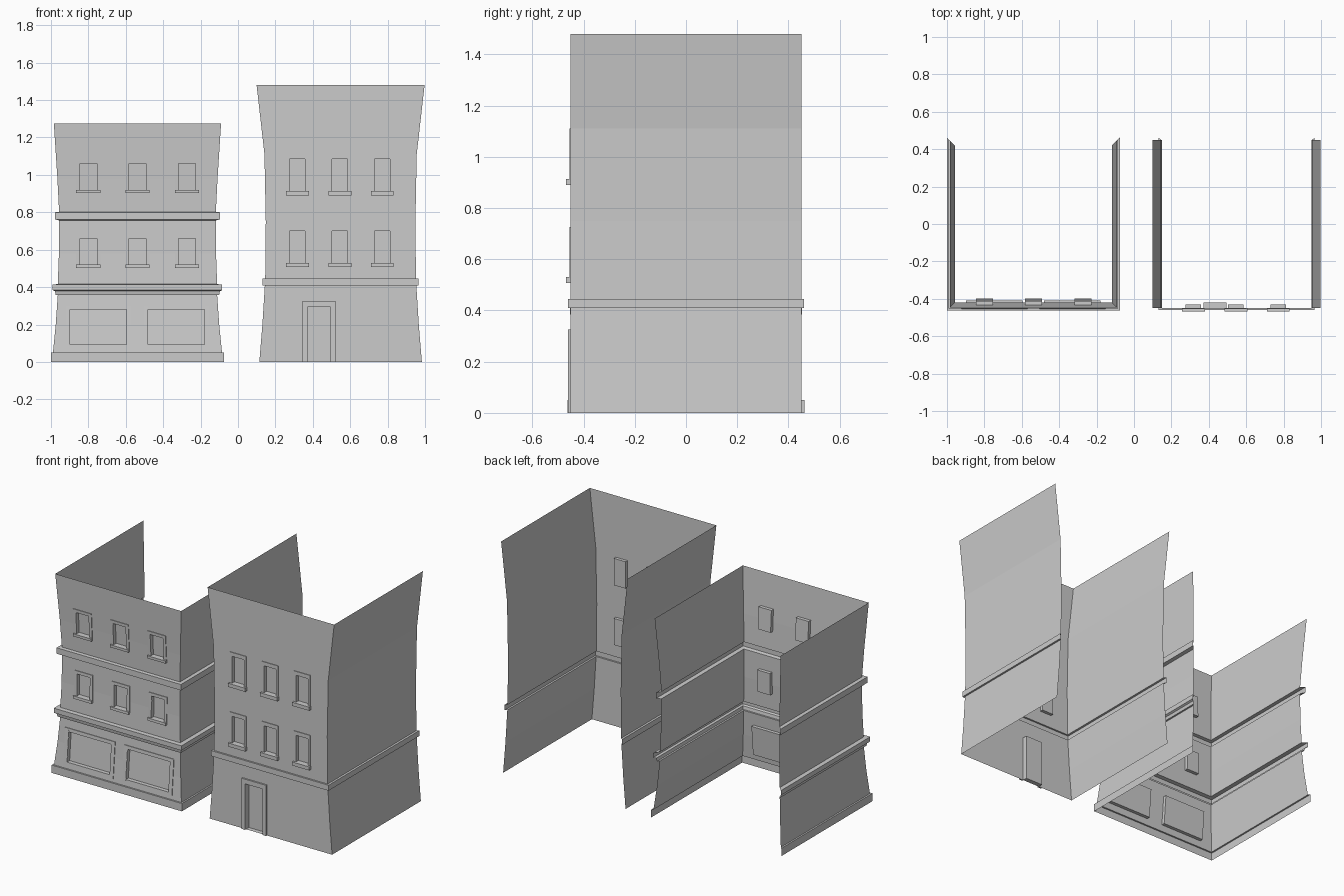
import bpy, bmesh

if "Cube" in bpy.data.objects:
    bpy.data.objects.remove(bpy.data.objects["Cube"])


def half(profile, z):
    """Half width and half depth of the wall at height z."""
    for (z0, x0, y0), (z1, x1, y1) in zip(profile, profile[1:]):
        if z0 <= z <= z1 and z1 > z0:
            t = (z - z0) / (z1 - z0)
            return x0 + (x1 - x0) * t, y0 + (y1 - y0) * t
    return profile[-1][1:]


def finish(bm, name):
    bmesh.ops.remove_doubles(bm, verts=bm.verts, dist=1e-5)
    mesh = bpy.data.meshes.new(name)
    bm.to_mesh(mesh)
    bm.free()
    obj = bpy.data.objects.new(name, mesh)
    bpy.context.collection.objects.link(obj)


def quad(bm, *pts):
    bm.faces.new([bm.verts.new(p) for p in pts])


def shell(name, cx, profile, openings):
    """Open-backed wall shell with recessed openings (x0, x1, z0, z1, depth)."""
    bm = bmesh.new()
    levels = list(profile)
    for z in sorted({z for o in openings for z in o[2:4]}):
        if all(abs(z - p[0]) > 1e-4 for p in levels):
            levels.append((z, *half(profile, z)))
    levels.sort(key=lambda p: p[0])
    xs = sorted({round(x, 4) for o in openings for x in o[:2]})
    for (z0, a0, b0), (z1, a1, b1) in zip(levels, levels[1:]):
        # side walls
        quad(bm, (cx - a0, b0, z0), (cx - a0, -b0, z0), (cx - a1, -b1, z1), (cx - a1, b1, z1))
        quad(bm, (cx + a0, -b0, z0), (cx + a0, b0, z0), (cx + a1, b1, z1), (cx + a1, -b1, z1))
        # front wall, leaving out the openings
        lo, hi = [cx - a0] + xs + [cx + a0], [cx - a1] + xs + [cx + a1]
        zm = (z0 + z1) / 2
        for i in range(len(lo) - 1):
            xm = (lo[i] + lo[i + 1]) / 2
            if any(o[0] < xm < o[1] and o[2] < zm < o[3] for o in openings):
                continue
            quad(bm, (lo[i], -b0, z0), (lo[i + 1], -b0, z0), (hi[i + 1], -b1, z1), (hi[i], -b1, z1))
    # recess sides and panes
    for x0, x1, z0, z1, d in openings:
        f = [(x, -half(profile, z)[1], z) for x, z in ((x0, z0), (x1, z0), (x1, z1), (x0, z1))]
        b = [(x, y + d, z) for x, y, z in f]
        quad(bm, *b)
        for i in range(4):
            j = (i + 1) % 4
            quad(bm, f[i], f[j], b[j], b[i])
    finish(bm, name)


def blocks(name, profile, parts):
    """Trim blocks (x0, x1, z0, z1, out) lying on the leaning front wall."""
    bm = bmesh.new()
    for x0, x1, z0, z1, out in parts:
        f = [(x, -half(profile, z)[1] - out, z) for x, z in ((x0, z0), (x1, z0), (x1, z1), (x0, z1))]
        b = [(x, y + out, z) for x, y, z in f]
        quad(bm, *f)
        for i in range(4):
            j = (i + 1) % 4
            quad(bm, f[j], f[i], b[i], b[j])
    finish(bm, name)


def surround(o, w, top, out, bottom=0):
    """Jambs, head and optional bottom rail round an opening."""
    x0, x1, z0, z1, _ = o
    parts = [(x0 - w, x0, z0 - bottom, z1 + top, out), (x1, x1 + w, z0 - bottom, z1 + top, out),
             (x0, x1, z1, z1 + top, out)]
    if bottom:
        parts.append((x0, x1, z0 - bottom, z0, out))
    return parts


def windows(centres, rows, w, d):
    return [(c - w / 2, c + w / 2, z0, z1, d) for z0, z1 in rows for c in centres]


def sills(wins, extra, h, out):
    return [(o[0] - extra, o[1] + extra, o[2] - h, o[2], out) for o in wins]


# left building: plinth, stepped cornice and upper band in one profile
left = [(z, h, h) for z, h in (
    (0, .4625), (.05, .4625), (.05, .452), (.2, .437), (.358, .426), (.358, .437), (.378, .441),
    (.384, .453), (.414, .453), (.416, .426), (.58, .420), (.757, .419), (.762, .4415),
    (.80, .4415), (.802, .419), (.98, .428), (1.275, .447))]
left_wins = windows((-.80, -.5375, -.273), ((.52, .66), (.92, 1.06)), .09, .022)
shop_wins = windows((-.746, -.329), ((.092, .28),), .302, .022)
shell("left_building_walls", -.5375, left, left_wins + shop_wins)
blocks("left_window_sills", left, sills(left_wins, .02, .017, .014))
blocks("left_window_frames", left, [p for o in left_wins for p in surround(o, .02, .02, .004)])
blocks("shop_window_frames", left, [p for o in shop_wins for p in surround(o, .026, .022, .004, .022)])

# right building: sides flare only sideways, front is upright
right = [(0, .4345, .45), (.2, .418, .45), (.41, .405, .45), (.41, .417, .461), (.445, .417, .461),
         (.445, .403, .45), (.75, .40, .45), (1.11, .407, .45), (1.48, .449, .45)]
right_wins = windows((.318, .545, .772), ((.53, .70), (.913, 1.085)), .083, .02)
door = (.372, .495, 0, .295, .03)
shell("right_building_walls", .5485, right, right_wins + [door])
blocks("right_window_sills", right, sills(right_wins, .019, .023, .018))
blocks("right_window_frames", right, [p for o in right_wins for p in surround(o, .016, .025, .004)])
blocks("door_frame", right, surround(door, .026, .03, .01))
